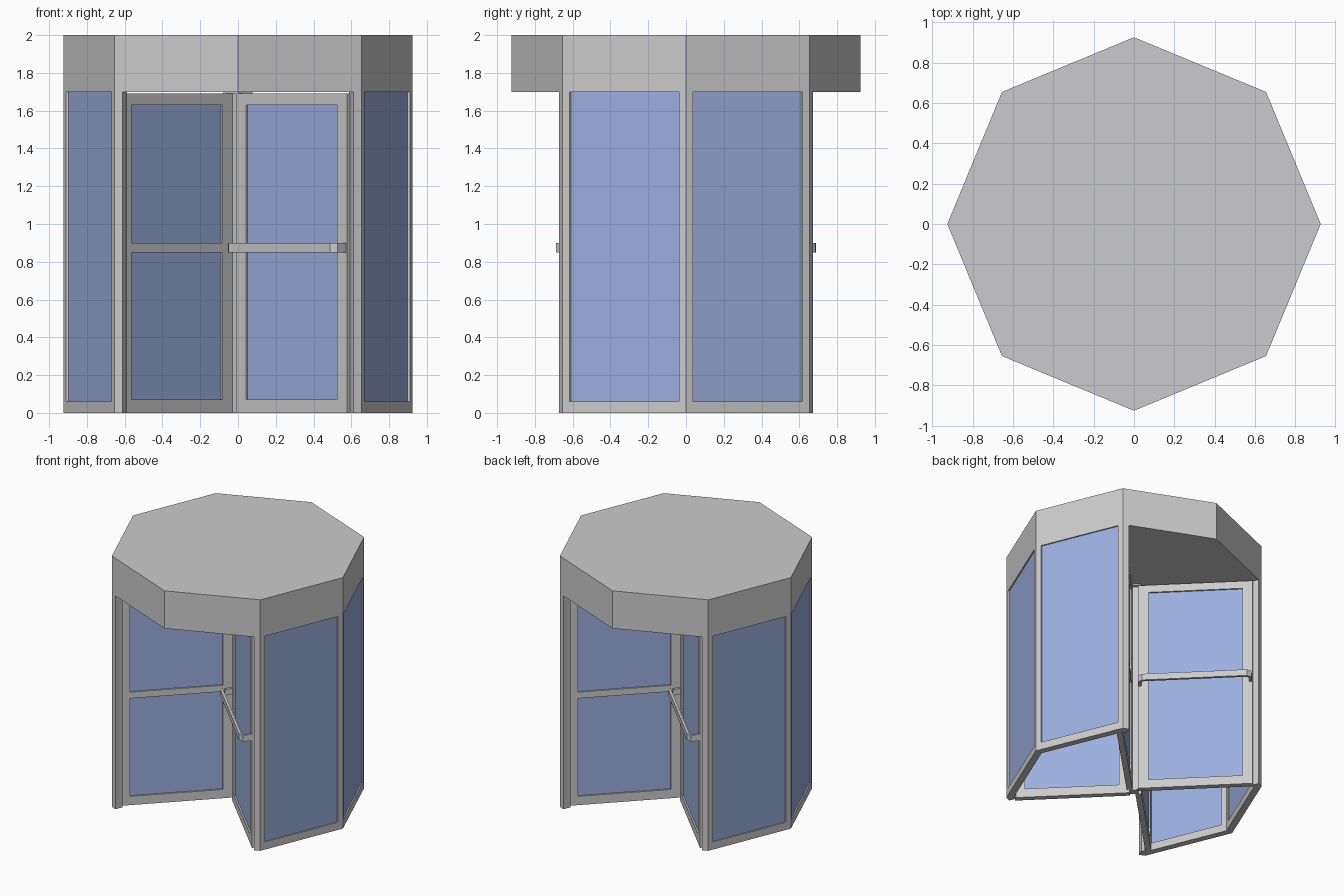
import bpy, bmesh, math
from mathutils import Vector, Matrix

if "Cube" in bpy.data.objects:
    bpy.data.objects.remove(bpy.data.objects["Cube"])


def material(name, rgb):
    m = bpy.data.materials.new(name)
    m.diffuse_color = (*rgb, 1)
    m.use_nodes = True
    m.node_tree.nodes["Principled BSDF"].inputs["Base Color"].default_value = m.diffuse_color
    return m


GREY = material("grey_metal", (0.60, 0.60, 0.61))
BLUE = material("blue_glass", (0.33, 0.43, 0.74))


def build(name, prisms, mat, angle=0.0):
    """Make one object from (plan outline, bottom z, top z) prisms, turned about z."""
    bm = bmesh.new()
    for pts, z0, z1 in prisms:
        low = [bm.verts.new((p[0], p[1], z0)) for p in pts]
        high = [bm.verts.new((p[0], p[1], z1)) for p in pts]
        n = len(pts)
        bm.faces.new(low[::-1])
        bm.faces.new(high)
        for i in range(n):
            j = (i + 1) % n
            bm.faces.new((low[i], low[j], high[j], high[i]))
    bmesh.ops.recalc_face_normals(bm, faces=bm.faces)
    bm.transform(Matrix.Rotation(angle, 4, 'Z'))
    mesh = bpy.data.meshes.new(name)
    bm.to_mesh(mesh)
    bm.free()
    mesh.materials.append(mat)
    ob = bpy.data.objects.new(name, mesh)
    bpy.context.collection.objects.link(ob)
    return ob


def rect(x0, x1, y0, y1):
    return [(x0, y0), (x1, y0), (x1, y1), (x0, y1)]


R = 0.925
APOTHEM = R * math.cos(math.pi / 8)
CANOPY_Z = 1.70
CORNERS = [Vector((R * math.cos(i * math.pi / 4), R * math.sin(i * math.pi / 4)))
           for i in range(8)]

# Octagonal canopy
build("canopy", [(CORNERS, CANOPY_Z, 2.0)], GREY)


def slab(a, b, s0, s1, d0, d1):
    """Outline of part of an octagon side, between depths d0 and d1 inward."""
    p, q = a.lerp(b, s0), a.lerp(b, s1)
    k0, k1 = 1 - d0 / APOTHEM, 1 - d1 / APOTHEM
    return [p * k0, q * k0, q * k1, p * k1]


# Side walls: two framed glass panels each, with return posts at the openings
DEPTH, STILE, RAIL = 0.05, 0.058, 0.06
for name, angle in (("right", 0.0), ("left", math.pi)):
    frame, glass = [], []
    for i, j in ((7, 0), (0, 1)):
        a, b = CORNERS[i], CORNERS[j]
        frame.append((slab(a, b, 0, STILE, 0, DEPTH), 0, CANOPY_Z))
        frame.append((slab(a, b, 1 - STILE, 1, 0, DEPTH), 0, CANOPY_Z))
        frame.append((slab(a, b, STILE, 1 - STILE, 0, DEPTH), 0, RAIL))
        glass.append((slab(a, b, STILE, 1 - STILE, 0.01, DEPTH - 0.01), RAIL, CANOPY_Z))
    for i, j in ((7, 6), (1, 2)):
        a, b = CORNERS[i], CORNERS[j]
        side = (b - a).normalized()
        inward = -((a + b) / 2).normalized()
        end = a + side * 0.047
        frame.append(([a, end, end + inward * 0.06, a * (1 - 0.06 / APOTHEM)], 0, CANOPY_Z))
    build(name + "_wall_frame", frame, GREY, angle)
    build(name + "_wall_glass", glass, BLUE, angle)

# Central shaft and its top plate
build("shaft", [(rect(-0.03, 0.03, -0.03, 0.03), 0, CANOPY_Z),
                (rect(-0.055, 0.055, -0.055, 0.055), 1.69, CANOPY_Z)], GREY, math.pi / 4)

# Four door wings, each set to one side of its radius
R0, R1, BORDER, TOP = 0.035, 0.865, 0.075, 1.69
Y0, Y1 = -0.05, -0.007
G0, G1 = R0 + BORDER, R1 - BORDER

# Handle path outside and inside edge (radius, offset), mirrored about the wing middle
MID = (R0 + R1) / 2
outer = [(0.04, 0.048), (0.04, 0.115), (0.07, 0.14)]
inner = [(0.06, 0.048), (0.06, 0.107), (0.078, 0.12)]


def mirrored(path):
    return path + [(2 * MID - r, o) for r, o in reversed(path)]


o_path = [(r, -o) for r, o in mirrored(outer)]
i_path = [(r, -o) for r, o in mirrored(inner)]

for k, name in enumerate(("back_right", "back_left", "front_left", "front_right")):
    angle = math.pi / 4 + k * math.pi / 2
    build(name + "_wing_frame", [
        (rect(R0, G0, Y0, Y1), 0, TOP),
        (rect(G1, R1, Y0, Y1), 0, TOP),
        (rect(G0, G1, Y0, Y1), 0, 0.07),
        (rect(G0, G1, Y0, Y1), 1.63, TOP),
        (rect(G0, G1, -0.02, Y1), 0.85, 0.90)], GREY, angle)
    build(name + "_wing_glass",
          [(rect(G0, G1, Y0 + 0.012, Y1 - 0.012), 0.07, 1.63)], BLUE, angle)
    segments = [([o_path[i], o_path[i + 1], i_path[i + 1], i_path[i]], 0.85, 0.90)
                for i in range(len(o_path) - 1)]
    build(name + "_handle", segments, GREY, angle)
